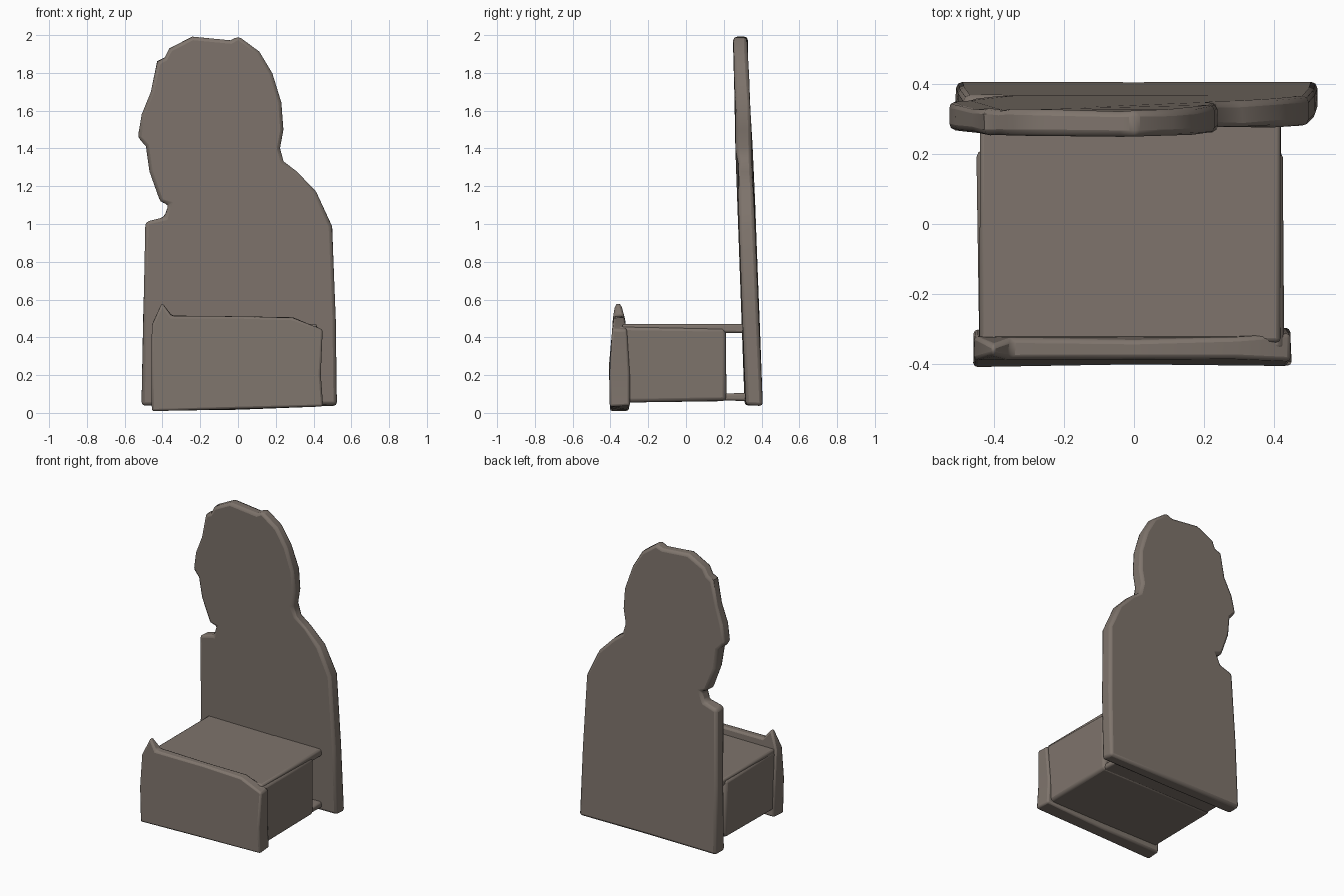
import bpy
import bmesh
import random
from mathutils import Vector

random.seed(4)
if "Cube" in bpy.data.objects:
    bpy.data.objects.remove(bpy.data.objects["Cube"])

# One stone colour for everything
stone = bpy.data.materials.new("warm grey stone")
stone.use_nodes = True
color = (0.21, 0.175, 0.15, 1)
stone.diffuse_color = color
bsdf = stone.node_tree.nodes["Principled BSDF"]
bsdf.inputs["Base Color"].default_value = color
bsdf.inputs["Roughness"].default_value = 0.9


def slab(name, outline, front, back, bevel, jitter=0.006):
    """Extrude an x-z outline between two y positions given as functions of x, z."""
    bm = bmesh.new()
    rings = []
    for depth in (front, back):
        ring = []
        for x, z in outline:
            wobble = Vector([random.uniform(-jitter, jitter) for _ in range(3)])
            ring.append(bm.verts.new(Vector((x, depth(x, z), z)) + wobble))
        rings.append(ring)
    a, b = rings
    bm.faces.new(a)
    bm.faces.new(b[::-1])
    for i in range(len(a)):
        j = (i + 1) % len(a)
        bm.faces.new((a[j], a[i], b[i], b[j]))
    bmesh.ops.recalc_face_normals(bm, faces=bm.faces)
    mesh = bpy.data.meshes.new(name)
    bm.to_mesh(mesh)
    bm.free()
    obj = bpy.data.objects.new(name, mesh)
    bpy.context.collection.objects.link(obj)
    mesh.materials.append(stone)
    mod = obj.modifiers.new("worn edges", "BEVEL")
    mod.width = bevel
    mod.segments = 2
    mod.angle_limit = 0.9
    bpy.ops.object.select_all(action="DESELECT")
    obj.select_set(True)
    bpy.context.view_layer.objects.active = obj
    bpy.ops.object.shade_smooth_by_angle(angle=0.7)
    return obj


def rect(x0, x1, z0, z1):
    return [(x0, z0), (x1, z0), (x1, z1), (x0, z1)]


# Tall leaning backrest with a rounded, chipped top
back_outline = [
    (-0.51, 0.04), (0.0, 0.04), (0.52, 0.04), (0.52, 0.5), (0.50, 0.99),
    (0.41, 1.17), (0.31, 1.28), (0.24, 1.33), (0.22, 1.40), (0.24, 1.50),
    (0.23, 1.64), (0.18, 1.80), (0.11, 1.91), (0.0, 1.995), (-0.04, 1.975),
    (-0.24, 1.995), (-0.36, 1.93), (-0.39, 1.88), (-0.43, 1.86), (-0.46, 1.70),
    (-0.51, 1.58), (-0.53, 1.46), (-0.485, 1.41), (-0.47, 1.28), (-0.41, 1.12),
    (-0.37, 1.10), (-0.39, 1.04), (-0.49, 1.01), (-0.50, 0.5)]
slab("backrest", back_outline,
     lambda x, z: 0.315 - 0.033 * z, lambda x, z: 0.41 - 0.043 * z, 0.018, 0.004)

# Block under the seat, stopping short of the backrest
slab("seat_block", rect(-0.445, 0.425, 0.06, 0.455),
     lambda x, z: -0.36, lambda x, z: 0.21, 0.02)

# Thin slabs bridging the gap to the backrest
slab("seat_top", rect(-0.44, 0.42, 0.425, 0.468),
     lambda x, z: -0.34, lambda x, z: 0.34, 0.012, 0.003)
slab("base_strip", rect(-0.43, 0.41, 0.065, 0.105),
     lambda x, z: 0.15, lambda x, z: 0.35, 0.012, 0.003)

# Front board with a raised lip and a pointed corner
front_outline = [
    (-0.455, 0.01), (0.0, 0.02), (0.45, 0.035), (0.435, 0.2), (0.45, 0.44),
    (0.29, 0.505), (0.0, 0.51), (-0.35, 0.515), (-0.405, 0.58), (-0.455, 0.465),
    (-0.46, 0.25)]
slab("front_board", front_outline,
     lambda x, z: -0.405 + 0.17 * max(0, z - 0.38),
     lambda x, z: -0.30 - 0.22 * max(0, z - 0.38), 0.012, 0.004)
